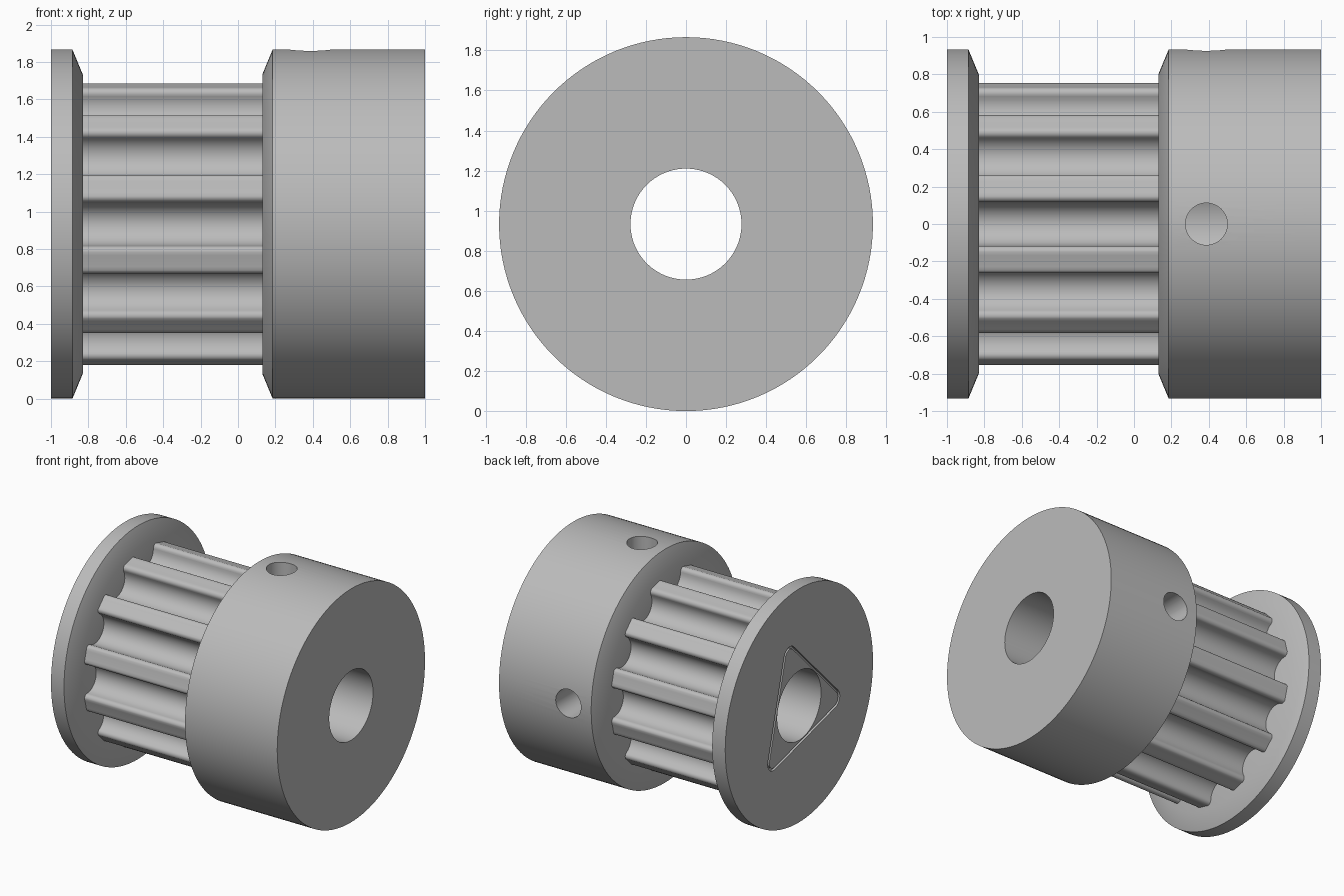
import bpy
import bmesh
from math import sin, cos, pi, radians
from mathutils import Matrix, Vector

if "Cube" in bpy.data.objects:
    bpy.data.objects.remove(bpy.data.objects["Cube"])

R = 0.933          # flange and hub radius
BORE = 0.277
TIP, TEETH = 0.765, 12
SEG = 128

metal = bpy.data.materials.new("grey metal")
metal.use_nodes = True
GREY = (0.5, 0.5, 0.5, 1)
metal.diffuse_color = GREY
metal.node_tree.nodes["Principled BSDF"].inputs["Base Color"].default_value = GREY


def finish(bm, name):
    bmesh.ops.recalc_face_normals(bm, faces=bm.faces)
    mesh = bpy.data.meshes.new(name)
    bm.to_mesh(mesh)
    bm.free()
    mesh.materials.append(metal)
    obj = bpy.data.objects.new(name, mesh)
    bpy.context.collection.objects.link(obj)
    obj.location.z = R
    return obj


def bridge(bm, a, b):
    for i in range(len(a)):
        j = (i + 1) % len(a)
        bm.faces.new((a[i], a[j], b[j], b[i]))


def ring(bm, x, points):
    return [bm.verts.new((x, y, z)) for y, z in points]


def circle(r):
    return [(r * cos(2 * pi * i / SEG), r * sin(2 * pi * i / SEG)) for i in range(SEG)]


def lathe(name, profile):
    """Closed (x, radius) profile turned about the x axis."""
    bm = bmesh.new()
    rings = [ring(bm, x, circle(r)) for x, r in profile]
    for k, a in enumerate(rings):
        bridge(bm, a, rings[(k + 1) % len(rings)])
    return finish(bm, name)


def prism(name, points, x0, x1):
    bm = bmesh.new()
    a, b = ring(bm, x0, points), ring(bm, x1, points)
    bridge(bm, a, b)
    bm.faces.new(a)
    bm.faces.new(b)
    return finish(bm, name)


def cut(obj, cutter):
    cutter.hide_render = True
    mod = obj.modifiers.new("cut", "BOOLEAN")
    mod.operation = "DIFFERENCE"
    mod.solver = "EXACT"
    mod.object = cutter
    bpy.ops.object.select_all(action="DESELECT")
    bpy.context.view_layer.objects.active = obj
    obj.select_set(True)
    bpy.ops.object.modifier_apply(modifier=mod.name)
    bpy.data.objects.remove(cutter)


# Turned end parts
flange = lathe("end_flange", [(-1, BORE), (-1, R), (-0.885, R), (-0.83, 0.8), (-0.83, BORE)])
hub = lathe("hub", [(0.13, BORE), (0.13, 0.8), (0.185, R), (1, R), (1, BORE)])


# Toothed drum: round-bottomed grooves with filleted tooth edges
def tooth_outline():
    groove, fillet = 0.117, 0.032
    depth_centre = TIP - 0.16 + groove
    half = []                                 # (across, outward) from groove bottom to tooth
    for i in range(9):
        a = i / 8 * pi / 2
        half.append((groove * sin(a), depth_centre - groove * cos(a)))
    edge = TIP - fillet - 0.012
    for i in range(6):
        a = i / 5 * pi / 2
        half.append((groove + fillet * (1 - cos(a)), edge + fillet * sin(a)))
    half.append((0.168, TIP - 0.018))
    profile = [(-u, v) for u, v in reversed(half[1:])] + half
    points = []
    for k in range(TEETH):
        turn = Matrix.Rotation(-2 * pi * k / TEETH, 2)
        points += [tuple(turn @ Vector(p)) for p in profile]
    return points


drum = prism("toothed_drum", tooth_outline(), -0.83, 0.13)
cut(drum, prism("bore_cutter", circle(BORE), -1.2, 1.2))

# Two set screw holes, one upward and one toward the back
for angle in (0, radians(-90)):
    bm = bmesh.new()
    bmesh.ops.create_cone(bm, cap_ends=True, segments=48, radius1=0.112, radius2=0.112,
                          depth=1, matrix=Matrix.Rotation(angle, 4, "X")
                          @ Matrix.Translation((0.387, 0, 0.65)))
    cut(hub, finish(bm, "screw_hole_cutter"))


# Thin rounded triangular groove around the bore on the flange face
def rounded_triangle(r):
    points = []
    for corner in range(3):
        mid = radians(75 + 120 * corner)
        for i in range(9):
            a = mid + radians(-60 + 15 * i)
            points.append((0.455 * cos(mid) + r * cos(a), 0.455 * sin(mid) + r * sin(a)))
    return points


bm = bmesh.new()
loops = [ring(bm, x, rounded_triangle(r))
         for x, r in ((-1.05, 0.055), (-1.05, 0.075), (-0.98, 0.075), (-0.98, 0.055))]
for k in range(4):
    bridge(bm, loops[k], loops[(k + 1) % 4])
cut(flange, finish(bm, "groove_cutter"))

# Smooth shading with crisp edges
bpy.ops.object.select_all(action="DESELECT")
for obj in (flange, drum, hub):
    obj.select_set(True)
bpy.context.view_layer.objects.active = hub
bpy.ops.object.shade_smooth_by_angle(angle=radians(30))
